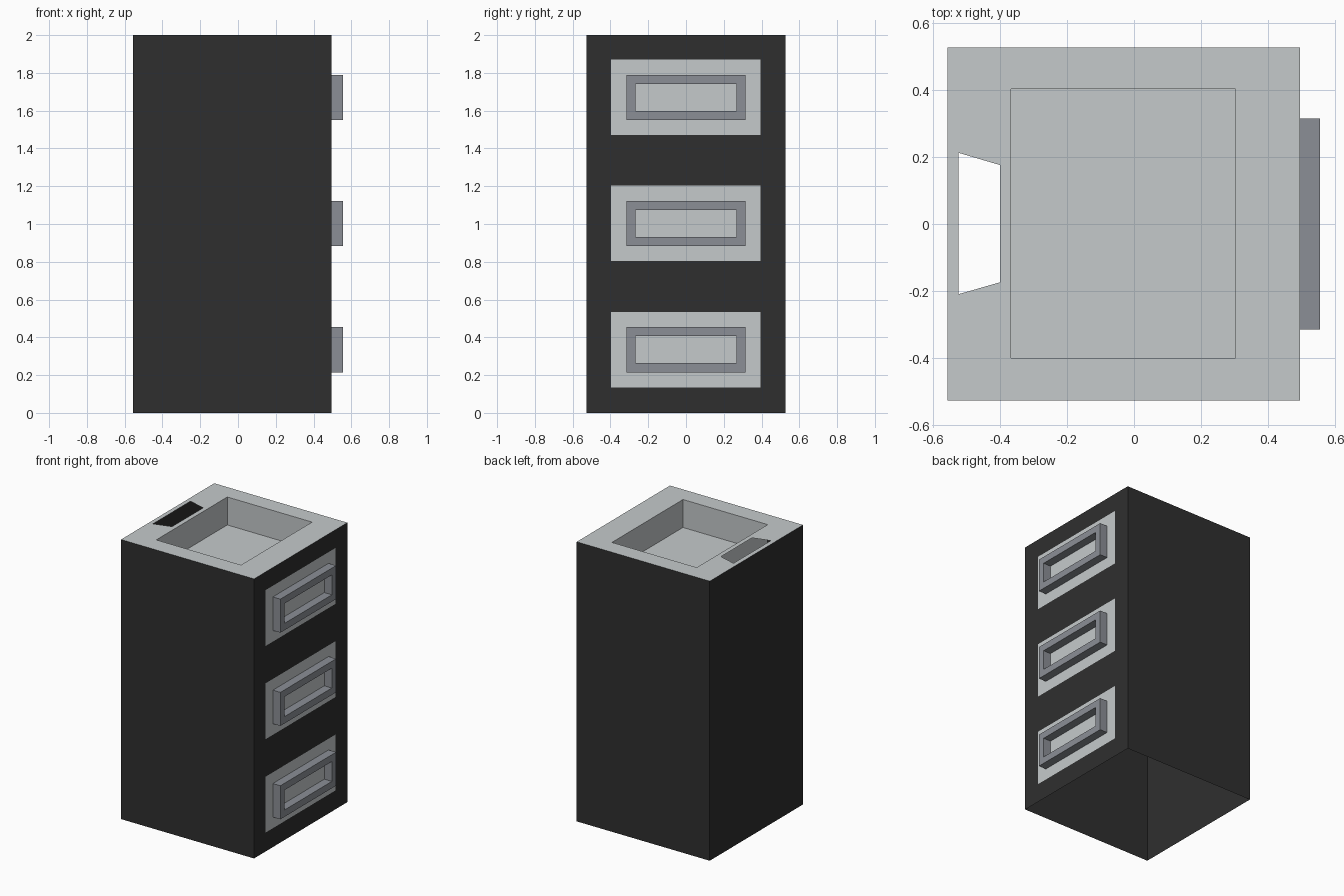
import bpy, bmesh

if "Cube" in bpy.data.objects:
    bpy.data.objects.remove(bpy.data.objects["Cube"])

X0, X1, Y, H = -0.557, 0.496, 0.527, 2.0
DRAWERS = (0.335, 1.003, 1.67)   # drawer centre heights


def material(name, rgb):
    m = bpy.data.materials.new(name)
    m.diffuse_color = (*rgb, 1)
    m.use_nodes = True
    m.node_tree.nodes["Principled BSDF"].inputs["Base Color"].default_value = m.diffuse_color
    return m


dark = material("dark body", (0.028, 0.028, 0.028))
light = material("light grey", (0.56, 0.59, 0.60))
steel = material("steel grey", (0.26, 0.275, 0.305))


def finish(name, bm, mats):
    me = bpy.data.meshes.new(name)
    bm.to_mesh(me)
    bm.free()
    for m in mats:
        me.materials.append(m)
    ob = bpy.data.objects.new(name, me)
    bpy.context.collection.objects.link(ob)
    return ob


def loop(bm, pts):
    """Closed wire loop; returns its vertices and edges."""
    vs = [bm.verts.new(p) for p in pts]
    es = [bm.edges.new((vs[i], vs[(i + 1) % len(vs)])) for i in range(len(vs))]
    return vs, es


def bridge(bm, a, b):
    n = len(a)
    for i in range(n):
        j = (i + 1) % n
        bm.faces.new((a[i], a[j], b[j], b[i]))


# cabinet shell: three plain walls, open underneath
bm = bmesh.new()
corners = [(X1, Y), (X0, Y), (X0, -Y), (X1, -Y)]
low = [bm.verts.new((x, y, 0)) for x, y in corners]
high = [bm.verts.new((x, y, H)) for x, y in corners]
for i in range(3):
    bm.faces.new((low[i], low[i + 1], high[i + 1], high[i]))
# drawer wall: grid of faces with light panels in the middle column
ys = [-Y, -0.398, 0.395, Y]
zs = [0] + [c + s for c in DRAWERS for s in (-0.2, 0.2)] + [H]
grid = [[bm.verts.new((X1, y, z)) for y in ys] for z in zs]
for r in range(len(zs) - 1):
    for c in range(3):
        f = bm.faces.new((grid[r][c], grid[r][c + 1], grid[r + 1][c + 1], grid[r + 1][c]))
        f.material_index = int(c == 1 and r % 2 == 1)
bmesh.ops.remove_doubles(bm, verts=bm.verts, dist=1e-5)
finish("cabinet_shell", bm, [dark, light])

# top plate with a square basin and an open slot
bm = bmesh.new()
_, rim_e = loop(bm, [(X0, -Y, H), (X1, -Y, H), (X1, Y, H), (X0, Y, H)])
_, slot_e = loop(bm, [(-0.525, -0.21, H), (-0.4, -0.174, H), (-0.4, 0.176, H), (-0.525, 0.213, H)])
square = [(-0.367, -0.4), (0.304, -0.4), (0.304, 0.403), (-0.367, 0.403)]
basin_v, basin_e = loop(bm, [(x, y, H) for x, y in square])
bmesh.ops.triangle_fill(bm, use_beauty=True, use_dissolve=False,
                        edges=rim_e + slot_e + basin_e, normal=(0, 0, 1))
floor = [bm.verts.new((x, y, H - 0.2)) for x, y in square]
bridge(bm, floor, basin_v)
bm.faces.new(floor)
bmesh.ops.recalc_face_normals(bm, faces=bm.faces)
if bm.faces[:] and sum(f.normal.z for f in bm.faces) < 0:
    bmesh.ops.reverse_faces(bm, faces=bm.faces)
finish("top_with_basin", bm, [light])

# drawer handles: rectangular frames standing off the panels
for n, zc in enumerate(DRAWERS):
    bm = bmesh.new()

    def rect(x, hy, hz):
        return loop(bm, [(x, -hy, zc - hz), (x, hy, zc - hz), (x, hy, zc + hz), (x, -hy, zc + hz)])[0]

    rings = [rect(X1, 0.315, 0.12), rect(0.556, 0.315, 0.12),
             rect(0.556, 0.267, 0.071), rect(X1, 0.267, 0.071)]
    for a, b in zip(rings, rings[1:]):
        bridge(bm, a, b)
    bmesh.ops.recalc_face_normals(bm, faces=bm.faces)
    if sum(f.normal.x for f in bm.faces) < 0:
        bmesh.ops.reverse_faces(bm, faces=bm.faces)
    finish(f"drawer_handle_{n + 1}", bm, [steel])
